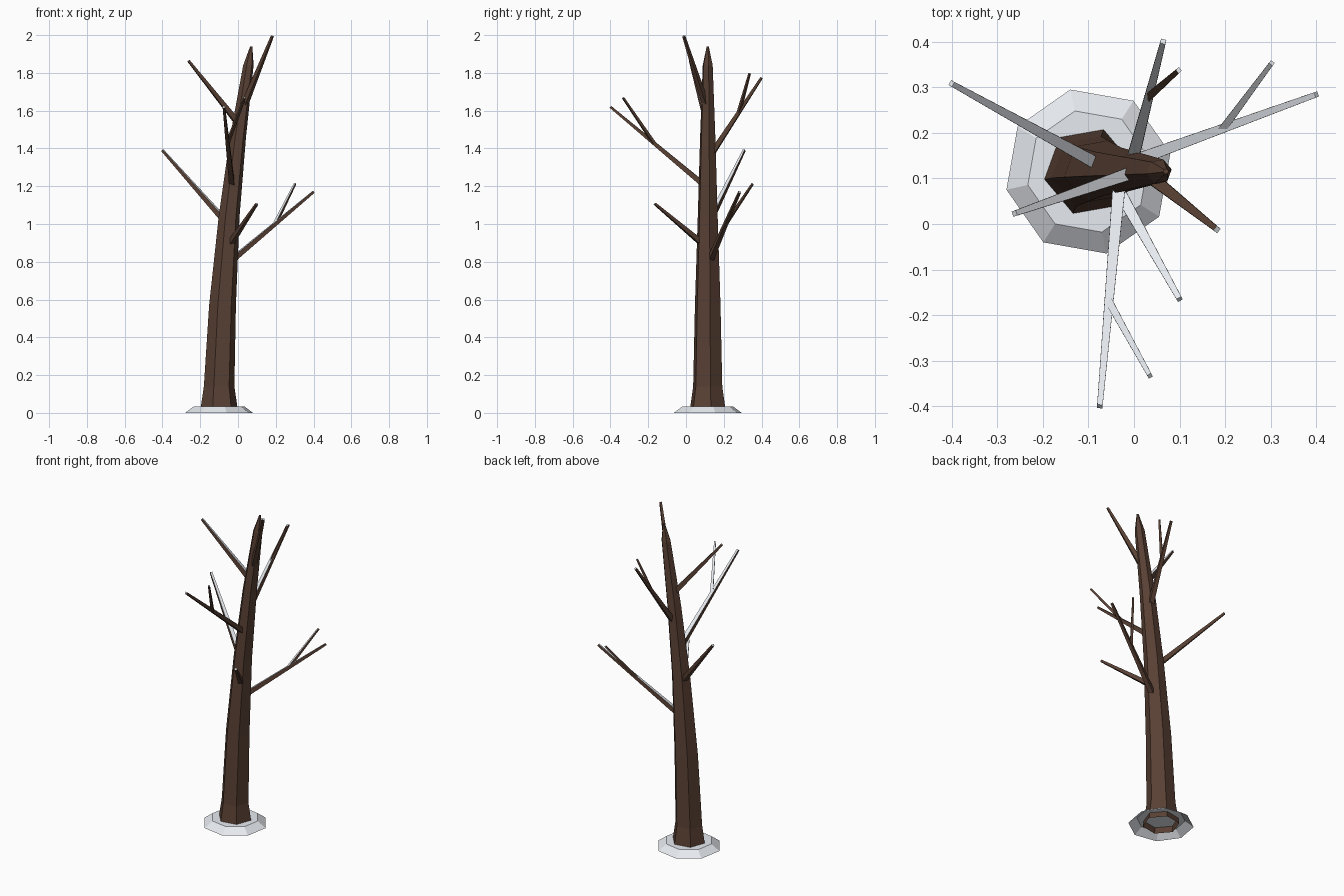
import bpy, bmesh
from math import cos, sin, radians, tau
from mathutils import Vector

if "Cube" in bpy.data.objects:
    bpy.data.objects.remove(bpy.data.objects["Cube"])


def material(name, rgb):
    m = bpy.data.materials.new(name)
    m.diffuse_color = (*rgb, 1)
    m.use_nodes = True
    m.node_tree.nodes["Principled BSDF"].inputs["Base Color"].default_value = m.diffuse_color
    return m


bark = material("bark", (0.10, 0.052, 0.034))
snow = material("snow", (0.80, 0.83, 0.87))


def loft(name, rings, mats):
    """Skin a list of point rings, leaving the first open and capping the last."""
    bm = bmesh.new()
    loops = [[bm.verts.new(p) for p in ring] for ring in rings]
    for a, b in zip(loops, loops[1:]):
        n = len(a)
        for i in range(n):
            j = (i + 1) % n
            bm.faces.new((a[i], a[j], b[j], b[i]))
    bm.faces.new(loops[-1])
    bm.normal_update()
    # upward faces carry snow when a second material is given
    for f in bm.faces:
        f.material_index = int(len(mats) > 1 and f.normal.z > 0.5)
    me = bpy.data.meshes.new(name)
    bm.to_mesh(me)
    bm.free()
    for m in mats:
        me.materials.append(m)
    ob = bpy.data.objects.new(name, me)
    bpy.context.collection.objects.link(ob)
    return ob


def ring(x, y, z, r, sides, turn):
    return [Vector((x + r * cos(radians(turn) + tau * i / sides),
                    y + r * sin(radians(turn) + tau * i / sides), z))
            for i in range(sides)]


def branch(name, start, end, r0, r1):
    """Square tapered limb with one flat side facing up."""
    a, b = Vector(start), Vector(end)
    d = (b - a).normalized()
    s = Vector((0, 0, 1)).cross(d).normalized()
    u = d.cross(s)
    corners = (s + u, u - s, -s - u, s - u)
    loft(name, [[p + c * r for c in corners] for p, r in ((a, r0), (b, r1))],
         [bark, snow])


# snow mound around the foot
loft("snow_mound", [ring(-0.10, 0.115, 0, 0.184, 8, 12.5),
                    ring(-0.10, 0.115, 0.035, 0.136, 8, 12.5)], [snow])

# leaning six-sided trunk: x, z, radius
profile = [(-0.10, 0.0, 0.103), (-0.10, 0.14, 0.082), (-0.082, 0.57, 0.072),
           (-0.047, 1.04, 0.056), (0.0, 1.46, 0.043), (0.055, 1.84, 0.028),
           (0.07, 1.94, 0.006)]
loft("trunk", [ring(x, 0.115, z, r, 6, 10) for x, z, r in profile], [bark])

# main branches, from the trunk core to the tip
limbs = [
    ((-0.06, 0.117, 0.785), (0.40, 0.284, 1.17)),
    ((-0.055, 0.112, 0.875), (0.10, -0.165, 1.107)),
    ((-0.05, 0.115, 0.995), (-0.40, 0.308, 1.39)),
    ((-0.03, 0.115, 1.19), (-0.075, -0.40, 1.62)),
    ((-0.01, 0.115, 1.34), (0.064, 0.40, 1.774)),
    ((0.0, 0.114, 1.535), (-0.262, 0.023, 1.864)),
    ((0.03, 0.108, 1.62), (0.182, -0.012, 1.995)),
]
for i, (a, b) in enumerate(limbs, 1):
    branch(f"branch_{i}", a, b, 0.0145, 0.006)

# small twigs forking off the branches
twigs = [
    ((0.195, 0.209, 0.998), (0.302, 0.353, 1.213)),
    ((-0.055, -0.17, 1.428), (0.035, -0.333, 1.668)),
    ((0.033, 0.28, 1.592), (0.098, 0.337, 1.797)),
]
for i, (a, b) in enumerate(twigs, 1):
    branch(f"twig_{i}", a, b, 0.0085, 0.005)
